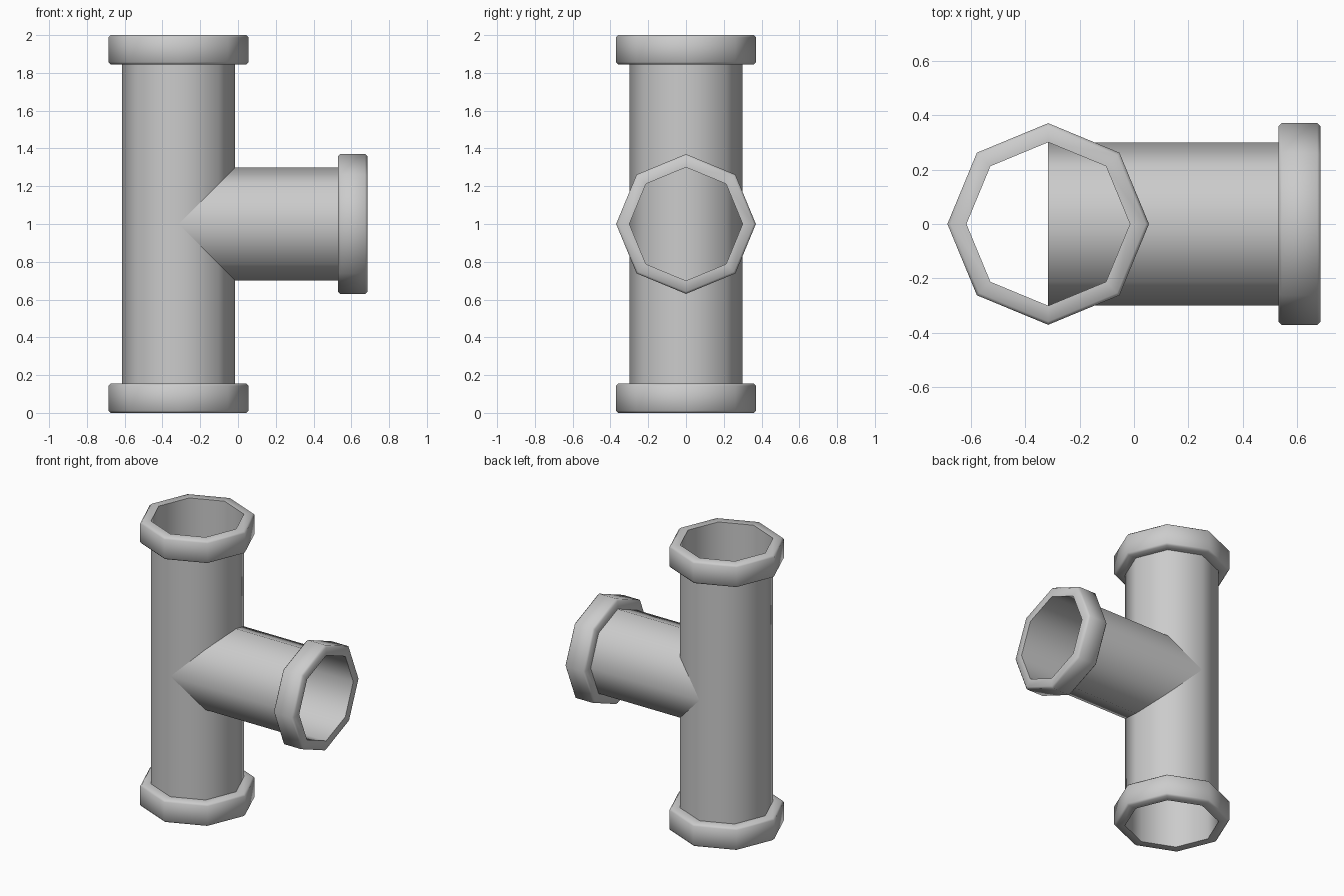
import bpy, bmesh, math
from mathutils import Matrix

if "Cube" in bpy.data.objects:
    bpy.data.objects.remove(bpy.data.objects["Cube"])

SIDES = 8
PIPE_R, COLLAR_R, BEVEL = 0.30, 0.37, 0.012
COLLAR_H = 0.155
AXIS_X = -0.315


def lathe(name, profile, matrix):
    """Sweep an (r, z) profile around z with octagonal section, then place it."""
    bm = bmesh.new()
    rings = []
    for r, z in profile:
        rings.append([bm.verts.new((r * math.cos(2 * math.pi * i / SIDES),
                                    r * math.sin(2 * math.pi * i / SIDES), z))
                      for i in range(SIDES)])
    for a, b in zip(rings, rings[1:]):
        for i in range(SIDES):
            j = (i + 1) % SIDES
            bm.faces.new((a[i], a[j], b[j], b[i]))
    bm.transform(matrix)
    mesh = bpy.data.meshes.new(name)
    bm.to_mesh(mesh)
    bm.free()
    obj = bpy.data.objects.new(name, mesh)
    bpy.context.collection.objects.link(obj)
    bpy.ops.object.select_all(action='DESELECT')
    obj.select_set(True)
    bpy.context.view_layer.objects.active = obj
    bpy.ops.object.shade_smooth_by_angle(angle=math.radians(50))
    return obj


def pipe(name, length, matrix):
    return lathe(name, [(PIPE_R, 0), (PIPE_R, length)], matrix)


def collar(name, z, matrix):
    """Ring with bevelled outer corners, starting at height z on the axis."""
    top = z + COLLAR_H
    return lathe(name, [(PIPE_R, z), (COLLAR_R - BEVEL, z), (COLLAR_R, z + BEVEL),
                        (COLLAR_R, top - BEVEL), (COLLAR_R - BEVEL, top),
                        (PIPE_R, top)], matrix)


# Upright pipe with a collar at each end
upright = Matrix.Translation((AXIS_X, 0, 0))
pipe("main_pipe", 2.0, upright)
collar("bottom_collar", 0, upright)
collar("top_collar", 2.0 - COLLAR_H, upright)

# Side branch, starting on the main axis and pointing along +x
side = Matrix.Translation((AXIS_X, 0, 1)) @ Matrix.Rotation(math.pi / 2, 4, 'Y')
pipe("branch_pipe", 1.0, side)
collar("branch_collar", 1.0 - COLLAR_H, side)
